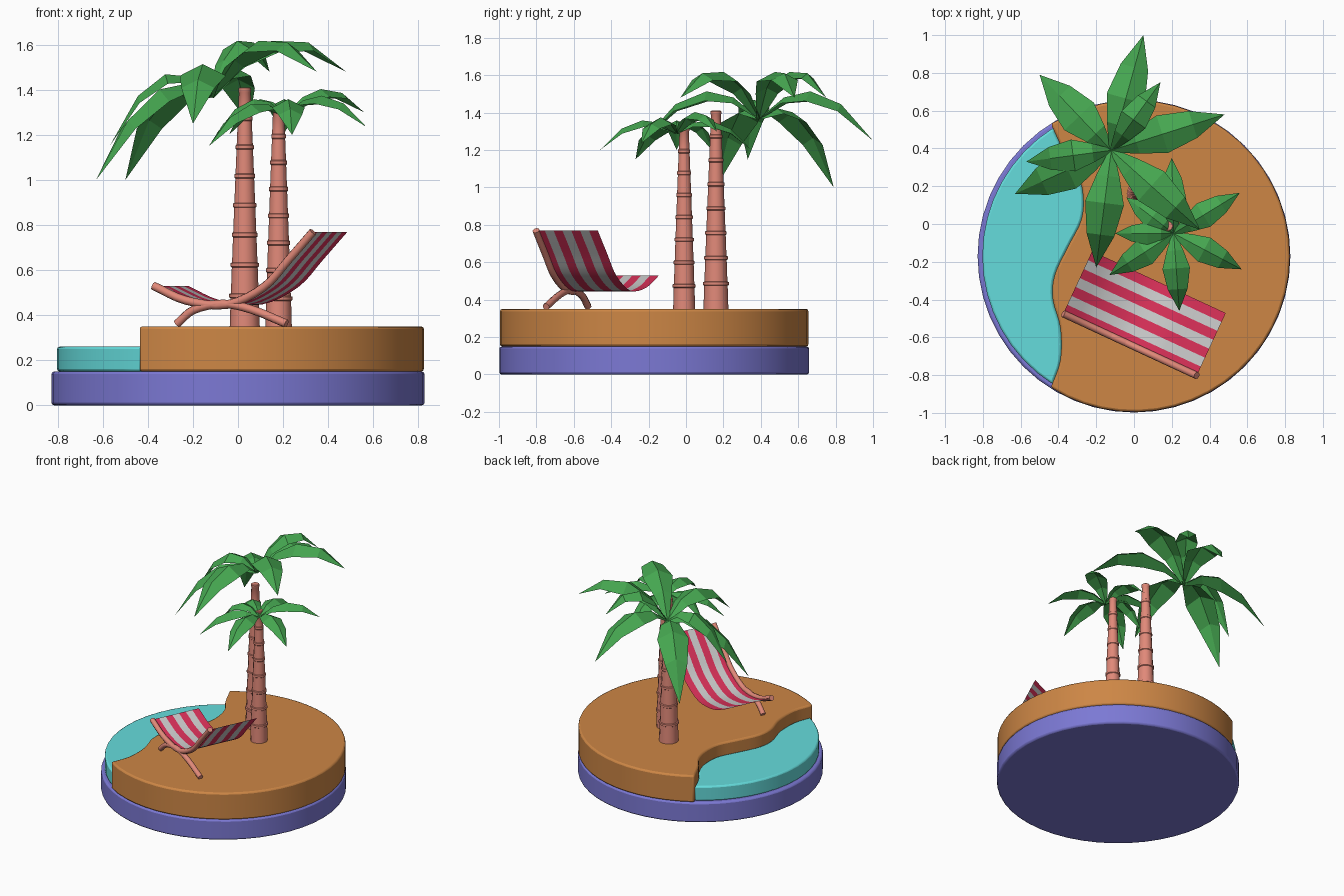
import bpy, bmesh, math
from mathutils import Vector

if "Cube" in bpy.data.objects:
    bpy.data.objects.remove(bpy.data.objects["Cube"])


def material(name, rgb):
    m = bpy.data.materials.new(name)
    m.diffuse_color = (*rgb, 1)
    m.use_nodes = True
    m.node_tree.nodes["Principled BSDF"].inputs["Base Color"].default_value = m.diffuse_color
    return m


STONE = material("base_violet", (0.20, 0.19, 0.66))
WATER = material("water_cyan", (0.13, 0.72, 0.72))
SAND = material("sand_orange", (0.61, 0.24, 0.06))
WOOD = material("wood_salmon", (0.75, 0.25, 0.19))
LEAF = material("leaf_green", (0.06, 0.38, 0.08))
RED = material("cloth_red", (0.70, 0.03, 0.10))
WHITE = material("cloth_white", (0.75, 0.75, 0.75))


def add_mesh(name, verts, faces, mats, smooth=None, fix_normals=True):
    me = bpy.data.meshes.new(name)
    me.from_pydata([tuple(v) for v in verts], [], faces)
    for m in mats:
        me.materials.append(m)
    if fix_normals:
        bm = bmesh.new()
        bm.from_mesh(me)
        bmesh.ops.recalc_face_normals(bm, faces=bm.faces)
        bm.to_mesh(me)
        bm.free()
    ob = bpy.data.objects.new(name, me)
    bpy.context.collection.objects.link(ob)
    if smooth:
        select(ob)
        bpy.ops.object.shade_smooth_by_angle(angle=math.radians(smooth))
    return ob


def select(ob):
    bpy.ops.object.select_all(action='DESELECT')
    ob.select_set(True)
    bpy.context.view_layer.objects.active = ob


def spline(pts, n=5):
    """Catmull-Rom points through a short list."""
    p = [Vector(q) for q in pts]
    p = [2 * p[0] - p[1]] + p + [2 * p[-1] - p[-2]]
    out = []
    for a, b, c, d in zip(p, p[1:], p[2:], p[3:]):
        for i in range(n):
            t = i / n
            out.append(0.5 * (2 * b + (c - a) * t + (2 * a - 5 * b + 4 * c - d) * t * t
                              + (3 * b - a - 3 * c + d) * t ** 3))
    return out + [p[-2]]


def slab(name, outline, z0, z1, mat, bevel):
    n = len(outline)
    verts = [(x, y, z) for z in (z0, z1) for x, y in outline]
    faces = [list(range(n)), list(range(n, 2 * n))]
    faces += [(i, (i + 1) % n, n + (i + 1) % n, n + i) for i in range(n)]
    ob = add_mesh(name, verts, faces, [mat], 40)
    b = ob.modifiers.new("soft_rim", 'BEVEL')
    b.width, b.segments, b.limit_method = bevel, 2, 'ANGLE'
    b.angle_limit = math.radians(50)
    return ob


CY = -0.17


def arc(r, a0, a1, n):
    return [(r * math.cos(a0 + (a1 - a0) * i / n), CY + r * math.sin(a0 + (a1 - a0) * i / n))
            for i in range(n + 1)]


# round base, sand and water sharing one shoreline
slab("base_disc", arc(0.828, 0, 2 * math.pi, 48)[:-1], 0, 0.15, STONE, 0.012)
shore = [tuple(p) for p in spline([(-0.44, -0.865), (-0.39, -0.72), (-0.39, -0.55), (-0.43, -0.40),
                                   (-0.42, -0.27), (-0.35, -0.12), (-0.28, 0.02), (-0.27, 0.15),
                                   (-0.30, 0.27), (-0.37, 0.38), (-0.44, 0.53)], 4)]
front_a = math.atan2(-0.695, -0.44)
back_a = math.atan2(0.70, -0.44)
slab("sand", shore + arc(0.825, back_a, front_a, 36)[1:-1], 0.15, 0.35, SAND, 0.012)
slab("water", shore[1:-1] + arc(0.803, back_a, front_a + 2 * math.pi, 16), 0.15, 0.26, WATER, 0.015)


def trunk(name, x, y, r0, r1, z1, joints, sides=12):
    """Lathed stem of tapering segments with a collar at every joint."""
    z0 = 0.35
    prof = []
    for i in range(joints):
        a, b = i / joints, (i + 1) / joints
        za, zb = z0 + (z1 - z0) * a ** 0.95, z0 + (z1 - z0) * b ** 0.95
        ra, rb = r0 + (r1 - r0) * a, r0 + (r1 - r0) * b
        prof += [(ra * 0.98, za), (rb, zb - 0.022), (rb * 1.1, zb - 0.018), (rb * 1.1, zb - 0.003)]
    prof.append((r1 * 0.95, z1))
    verts = [(x + r * math.cos(2 * math.pi * k / sides), y + r * math.sin(2 * math.pi * k / sides), z)
             for r, z in prof for k in range(sides)]
    faces = [(j * sides + k, j * sides + (k + 1) % sides, (j + 1) * sides + (k + 1) % sides,
              (j + 1) * sides + k) for j in range(len(prof) - 1) for k in range(sides)]
    faces += [list(range(sides)), list(range(len(verts) - sides, len(verts)))]
    add_mesh(name, verts, faces, [WOOD], 35)


trunk("tall_trunk", 0.03, 0.16, 0.068, 0.026, 1.41, 8)
trunk("short_trunk", 0.18, -0.01, 0.060, 0.025, 1.32, 8)


def crown(name, centre, tips, lift, width):
    """Arched, creased leaves running from the centre to each tip."""
    c = Vector(centre)
    stations = [(0, 0.12), (0.22, 0.6), (0.45, 1.0), (0.72, 0.72), (1, 0)]
    verts, faces = [], []
    for tip in tips:
        d = Vector(tip) - c
        side = Vector((-d.y, d.x, 0)).normalized()
        half = width * (d.length + 0.1)
        base = len(verts)
        for t, w in stations:
            p = c + d * t + Vector((0, 0, lift * 4 * t * (1 - t)))
            drop = Vector((0, 0, -0.5 * w * half))
            verts += [p + side * w * half + drop, p, p - side * w * half + drop]
        for i in range(len(stations) - 2):
            a = base + 3 * i
            faces += [(a, a + 1, a + 4, a + 3), (a + 1, a + 2, a + 5, a + 4)]
        a = base + 3 * (len(stations) - 2)
        faces += [(a, a + 1, a + 4), (a + 1, a + 2, a + 4)]
    ob = add_mesh(name, verts, [f[::-1] for f in faces], [LEAF], None, False)
    # drop the unused tip corners
    bm = bmesh.new()
    bm.from_mesh(ob.data)
    bmesh.ops.delete(bm, geom=[v for v in bm.verts if not v.link_faces], context='VERTS')
    for f in bm.faces:
        if f.normal.z < 0:
            f.normal_flip()
    bm.to_mesh(ob.data)
    bm.free()


crown("tall_crown", (-0.12, 0.39, 1.37),
      [(0.05, 1.0, 1.25), (-0.50, 0.79, 1.0), (0.14, 0.75, 1.48), (0.48, 0.58, 1.48),
       (-0.57, 0.33, 1.15), (-0.63, 0.16, 1.0), (-0.20, -0.23, 1.25), (0.35, -0.03, 1.48)],
      0.20, 0.14)
crown("short_crown", (0.21, -0.05, 1.29),
      [(0.20, 0.35, 1.20), (0.56, 0.165, 1.30), (0.57, -0.24, 1.235), (0.24, -0.46, 1.20),
       (-0.13, -0.27, 1.15), (-0.10, -0.05, 1.20), (-0.04, 0.14, 1.20)],
      0.11, 0.14)

# lounge chair: s runs along its length, v across its width
U, V = Vector((0.907, -0.42, 0)), Vector((0.42, 0.907, 0))
ORIGIN = Vector((-0.375, -0.475, 0))


def chair(s, v, z):
    return ORIGIN + U * s + V * v + Vector((0, 0, z))


seat_line = spline([(0, 0.53), (0.16, 0.465), (0.36, 0.447), (0.54, 0.525),
                    (0.66, 0.645), (0.78, 0.77)], 4)
leg_line = spline([(0.115, 0.362), (0.20, 0.425), (0.34, 0.45), (0.48, 0.425), (0.65, 0.362)], 4)


def rod(name, pts, r):
    cu = bpy.data.curves.new(name, 'CURVE')
    cu.dimensions, cu.bevel_depth, cu.bevel_resolution, cu.use_fill_caps = '3D', r, 2, True
    sp = cu.splines.new('POLY')
    sp.points.add(len(pts) - 1)
    for q, p in zip(sp.points, pts):
        q.co = (*p, 1)
    cu.materials.append(WOOD)
    ob = bpy.data.objects.new(name, cu)
    bpy.context.collection.objects.link(ob)
    select(ob)
    bpy.ops.object.convert(target='MESH')
    bpy.ops.object.shade_smooth_by_angle(angle=math.radians(50))


rod("chair_rail", [chair(s, 0, z) for s, z in seat_line], 0.019)
rod("chair_leg", [chair(s, 0, z) for s, z in leg_line], 0.019)

# striped cloth sling
STRIPES, W = 7, 0.365
verts = [chair(s, W * k / STRIPES, z) for s, z in seat_line for k in range(STRIPES + 1)]
row = STRIPES + 1
faces = [(i * row + k, (i + 1) * row + k, (i + 1) * row + k + 1, i * row + k + 1)
         for i in range(len(seat_line) - 1) for k in range(STRIPES)]
cloth = add_mesh("chair_cloth", verts, faces, [RED, WHITE], 50, False)
for i, f in enumerate(cloth.data.polygons):
    f.material_index = (i % STRIPES) % 2
